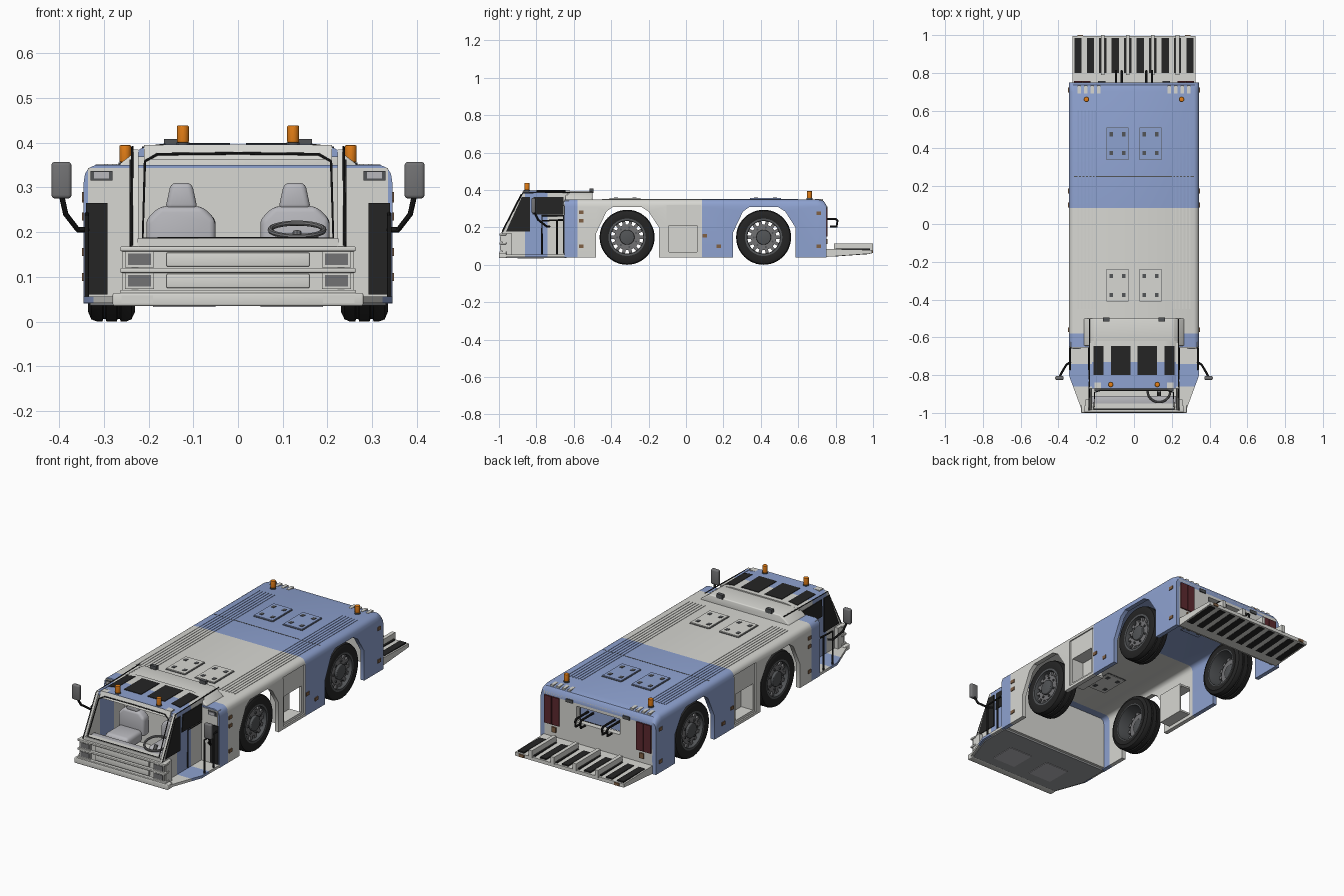
import bpy, bmesh, math

if "Cube" in bpy.data.objects:
    bpy.data.objects.remove(bpy.data.objects["Cube"])

def material(name, r, g, b):
    m = bpy.data.materials.new(name)
    m.diffuse_color = (r, g, b, 1)
    m.use_nodes = True
    m.node_tree.nodes["Principled BSDF"].inputs["Base Color"].default_value = m.diffuse_color
    return m
WHITE = material("body white", .68, .68, .645)
BLUE = material("body blue", .27, .36, .63)
BLACK = material("black", .018, .018, .018)
DARK = material("dark grey", .085, .09, .095)
GREY = material("mid grey", .17, .17, .175)
TRAY = material("tray grey", .33, .34, .35)
ORANGE = material("beacon orange", .78, .21, .008)
RED = material("tail red", .11, .022, .028)
SEAT = material("seat grey", .48, .48, .51)
BROWN = material("marker brown", .22, .12, .06)

def finish(name, bm, mat, bevel=0):
    bmesh.ops.recalc_face_normals(bm, faces=bm.faces)
    if bevel:
        bmesh.ops.bevel(bm, geom=bm.edges[:], offset=bevel, segments=3, profile=.5, affect='EDGES')
    me = bpy.data.meshes.new(name)
    bm.to_mesh(me); bm.free()
    me.materials.append(mat)
    ob = bpy.data.objects.new(name, me)
    bpy.context.collection.objects.link(ob)
    return ob

def prism(name, pts, axis, a, b, mat, bevel=0):
    put = {'x': lambda p, q, t: (t, p, q), 'y': lambda p, q, t: (p, t, q), 'z': lambda p, q, t: (p, q, t)}[axis]
    bm = bmesh.new()
    A = [bm.verts.new(put(p, q, a)) for p, q in pts]
    B = [bm.verts.new(put(p, q, b)) for p, q in pts]
    bm.faces.new(A); bm.faces.new(B)
    n = len(pts)
    for i in range(n):
        bm.faces.new((A[i], A[(i+1) % n], B[(i+1) % n], B[i]))
    return finish(name, bm, mat, bevel)

def box(name, x0, x1, y0, y1, z0, z1, mat, bevel=0):
    return prism(name, [(x0, y0), (x1, y0), (x1, y1), (x0, y1)], 'z', z0, z1, mat, bevel)

def sbox(s, name, x0, x1, *rest, **kw):   # box mirrored by side s
    return box(name, min(s*x0, s*x1), max(s*x0, s*x1), *rest, **kw)

def circle(cx, cy, r, n=24):
    return [(cx+r*math.cos(2*math.pi*i/n), cy+r*math.sin(2*math.pi*i/n)) for i in range(n)]

def lathe_x(name, prof, cy, cz, mat, n=48):
    bm = bmesh.new()
    rings = [[bm.verts.new((x, cy+r*math.cos(2*math.pi*i/n), cz+r*math.sin(2*math.pi*i/n))) for x, r in prof] for i in range(n)]
    m = len(prof)
    for i in range(n):
        for j in range(m):
            bm.faces.new((rings[i][j], rings[i][(j+1) % m], rings[(i+1) % n][(j+1) % m], rings[(i+1) % n][j]))
    return finish(name, bm, mat)

def tube(name, pts, r, mat):
    cu = bpy.data.curves.new(name, 'CURVE')
    cu.dimensions, cu.bevel_depth, cu.bevel_resolution, cu.use_fill_caps = '3D', r, 2, True
    sp = cu.splines.new('POLY')
    sp.points.add(len(pts)-1)
    for p, c in zip(sp.points, pts):
        p.co = (*c, 1)
    cu.materials.append(mat)
    ob = bpy.data.objects.new(name, cu)
    bpy.context.collection.objects.link(ob)
    return ob

def stripes(ob, cuts, mats):   # colour bands along y
    ob.data.materials.clear()
    for m in mats:
        ob.data.materials.append(m)
    bm = bmesh.new(); bm.from_mesh(ob.data)
    for c in cuts:
        bmesh.ops.bisect_plane(bm, geom=bm.verts[:]+bm.edges[:]+bm.faces[:], plane_co=(0, c, 0), plane_no=(0, 1, 0))
    for f in bm.faces:
        f.material_index = sum(f.calc_center_median().y > c for c in cuts)
    bm.to_mesh(ob.data); bm.free()

def cut(ob, cutter):
    md = ob.modifiers.new("cut", 'BOOLEAN')
    md.operation, md.solver, md.object = 'DIFFERENCE', 'EXACT', cutter
    bpy.context.view_layer.objects.active = ob
    bpy.ops.object.modifier_apply(modifier=md.name)
    bpy.data.objects.remove(cutter)

# Main body: hollow shell with rounded shoulders
half = [(.345, .04), (.345, .31), (.342, .33), (.334, .343), (.318, .35)]
inner = [(.322, .04), (.322, .3), (.319, .315), (.312, .325), (.3, .33)]
outer = half + [(-x, z) for x, z in reversed(half)]
inside = inner + [(-x, z) for x, z in reversed(inner)]
bm = bmesh.new()
loops, n = [], len(outer)
for y, drop in ((-.65, 0), (-.48, 0), (.70, 0), (.735, .008), (.75, .03)):
    loops.append([bm.verts.new((x, y, z - (drop if z > .1 else 0))) for x, z in outer + inside[::-1]])
for a, b in zip(loops, loops[1:]):
    for i in range(2*n):
        bm.faces.new((a[i], a[(i+1) % (2*n)], b[(i+1) % (2*n)], b[i]))
for l in (loops[0], loops[-1]):
    for i in range(n-1):
        bm.faces.new((l[i], l[i+1], l[2*n-2-i], l[2*n-1-i]))
body = finish("body_shell", bm, WHITE)
stripes(body, (-.58, .085), (BLUE, WHITE, BLUE))
arch = [(.25, -.1), (.25, .17), (.305, .285), (.34, .31), (.49, .31), (.53, .285), (.585, .2), (.585, -.1)]
for dy, m in ((0, BLUE), (-.73, WHITE)):
    cut(body, prism("arch_cutter", [(y+dy, z) for y, z in arch], 'x', -.5, .5, m))
cut(body, box("window_cutter", -.5, .5, -.09, .06, .068, .21, WHITE))
for s in (1, -1):
    cut(body, sbox(s, "recess_cutter", .337, .4, -.105, .08, .055, .32, WHITE))

for s in (1, -1):
    # pocket behind the side opening, open towards the rear
    for y0, y1, z0, z1 in ((-.1, .06, .058, .068), (-.1, .06, .21, .22), (-.1, -.09, .068, .21)):
        sbox(s, "side_pocket", .265, .335, y0, y1, z0, z1, WHITE)
    sbox(s, "pocket_back", .26, .267, -.1, .06, .058, .22, WHITE)
    # wheels
    for cy in (-.315, .415):
        tyre = [(.235, .1), (.23, .125), (.238, .142), (.25, .147), (.262, .147), (.264, .141), (.269, .141), (.271, .147),
                (.294, .147), (.296, .141), (.301, .141), (.303, .147), (.315, .147), (.328, .142), (.335, .125), (.33, .1)]
        lathe_x("tyre", [(s*x, r) for x, r in tyre], cy, .147, BLACK)
        lathe_x("rim_barrel", [(s*x, r) for x, r in ((.235, .1), (.33, .1), (.33, .089), (.32, .087), (.235, .094))], cy, .147, DARK)
        prism("rim_disc", circle(cy, .147, .068, 32), 'x', s*.295, s*.315, GREY)
        prism("hub", circle(cy, .147, .04, 24), 'x', s*.29, s*.328, DARK, .004)
        for k in range(14):
            t = 2*math.pi*k/14
            c, d = math.cos(t), math.sin(t)
            w = .0085
            prism("rim_spoke", [(cy+r*c-q*d, .147+r*d+q*c) for r, q in ((.06, -w), (.092, -w), (.092, w), (.06, w))], 'x', s*.3, s*.313, GREY)
            if k % 2:
                prism("wheel_nut", circle(cy+.053*c, .147+.053*d, .006, 6), 'x', s*.312, s*.321, DARK)
    # deck hatches, bolts and ribs
    for y0, m in ((.34, BLUE), (-.41, WHITE)):
        sbox(s, "hatch_seal", .029, .146, y0-.001, y0+.171, .327, .352, DARK)
        sbox(s, "hatch", .032, .143, y0+.002, y0+.168, .325, .357, m)
        for x in (.055, .12):
            for y in (.035, .135):
                sbox(s, "hatch_bolt", x-.009, x+.009, y0+y-.011, y0+y+.011, .322, .359, DARK)
    for k in range(6):
        r = sbox(s, "deck_rib", .2+.018*k, .208+.018*k, -.45, .6, .348, .352, WHITE)
        stripes(r, (.085,), (WHITE, BLUE))
    # rear louvres
    for k in range(4):
        sbox(s, "louvre", .178+.034*k, .196+.034*k, .69, .732, .342, .3515, WHITE)
    # beacons on cab and rear deck
    for x, y, z in ((.123, -.85, .394), (.252, .66, .35)):
        prism("beacon_base", circle(s*x, y, .015, 16), 'z', z, z+.006, DARK)
        prism("beacon", circle(s*x, y, .0135, 16), 'z', z+.006, z+.044, ORANGE, .003)
    # side markers
    for y, z in ((-.56, .1), (-.56, .235), (-.56, .28), (.1, .155), (.175, .1), (.71, .1), (.71, .275)):
        sbox(s, "side_marker", .34, .349, y-.013, y+.013, z-.009, z+.009, BROWN)
    # pod fronts
    sbox(s, "pod_slot", .292, .34, -.658, -.645, .06, .265, BLACK)
    sbox(s, "pod_lamp", .28, .33, -.658, -.645, .315, .337, DARK)
    sbox(s, "pod_lamp_glass", .288, .322, -.661, -.65, .32, .334, SEAT)
    # mirrors and arms
    sbox(s, "mirror", .372, .417, -.826, -.804, .275, .357, GREY, bevel=.008)
    tube("mirror_arm", [(s*x, y, z) for x, y, z in ((.335, -.73, .205), (.358, -.745, .205), (.385, -.79, .24), (.395, -.812, .285))], .006, BLACK)
    tube("grab_rail", [(s*.338, -.77, .05), (s*.338, -.77, .235), (s*.338, -.655, .24)], .005, BLACK)
    tube("grab_post", [(s*.338, -.69, .05), (s*.338, -.69, .24)], .005, BLACK)
    # cab sides with dark windows
    side = prism("cab_side", [(-.985, .05), (-.985, .17), (-.872, .385), (-.63, .385), (-.63, .05)], 'x', s*.222, s*.238, WHITE)
    stripes(side, (-.86, -.74), (WHITE, BLUE, WHITE))
    prism("quarter_window", [(-.962, .178), (-.878, .362), (-.835, .362), (-.835, .178)], 'x', s*.236, s*.242, BLACK)
    prism("door_window", [(-.822, .27), (-.815, .362), (-.655, .362), (-.655, .27)], 'x', s*.236, s*.242, BLACK)
    tube("door_edge", [(s*.239, -.77, .06), (s*.239, -.77, .262), (s*.239, -.65, .262)], .004, BLACK)
    tube("roof_gutter", [(s*.238, -.985, .17), (s*.236, -.872, .383), (s*.236, -.5, .39)], .0028, BLACK)
    tube("windscreen_seal", [(0, -.979, .186), (s*.213, -.979, .186), (s*.208, -.891, .358), (s*.18, -.882, .374), (0, -.882, .376)], .003, BLACK)
    sbox(s, "work_lamp", .13, .165, -.515, -.495, .385, .408, DARK)
    # roof windows
    prism("roof_window_outer", [(s*.162, .398), (s*.215, .391), (s*.215, .382), (s*.162, .387)], 'y', -.80, -.645, BLACK)
    sbox(s, "roof_window", .018, .122, -.80, -.645, .39, .399, BLACK)
    # seats
    sbox(s, "seat_base", .06, .2, -.86, -.72, .1, .165, SEAT, bevel=.02)
    prism("seat_back", [(s*x, z) for x, z in ((.05, .13), (.205, .13), (.205, .228), (.175, .258), (.08, .258), (.05, .228))], 'y', -.735, -.68, SEAT, .014)
    prism("headrest", [(s*x, z) for x, z in ((.09, .25), (.163, .25), (.15, .31), (.103, .31))], 'y', -.73, -.688, SEAT, .012)
    # headlights
    for z in (.073, .121):
        sbox(s, "headlight_frame", .188, .252, -.992, -.97, z, z+.036, WHITE)
        sbox(s, "headlight", .194, .246, -.9945, -.98, z+.005, z+.031, GREY)
    sbox(s, "fog_lamp", .19, .26, -1.0, -.99, .042, .058, WHITE)
    # tail lamps
    for k in range(2):
        sbox(s, "tail_lamp", .23+.046*k, .272+.046*k, .74, .757, .15, .3, RED)
    sbox(s, "rear_marker", .25, .275, .74, .757, .11, .138, BROWN)
    sbox(s, "rear_reflector", .15, .19, .74, .756, .295, .312, DARK)
    # tow hooks
    for x in (.065, .095):
        tube("tow_hook", [(s*x, .70, .245), (s*x, .80, .245), (s*x, .81, .235), (s*x, .805, .205), (s*x, .77, .205)], .006, BLACK)

box("deck_seam", -.318, .318, .249, .253, .345, .351, DARK)
# bulkhead, raised hump behind cab, roof
box("bulkhead", -.335, .335, -.653, -.625, .045, .343, WHITE)
prism("rear_hump", [(-.27, .335), (-.265, .352), (-.235, .375), (-.21, .39), (.21, .39), (.235, .375), (.265, .352), (.27, .335)], 'y', -.645, -.5, WHITE, .006)
roof = prism("cab_roof", [(-.235, .368), (-.235, .375), (-.215, .388), (-.16, .396), (.16, .396), (.215, .388), (.235, .375), (.235, .368)], 'y', -.872, -.62, BLUE)
stripes(roof, (-.73,), (BLUE, WHITE))
prism("windscreen_header", [(-.884, .362), (-.872, .394), (-.84, .394), (-.84, .368)], 'x', -.21, .21, WHITE)
# floor pan with flared steps
pan = [(-.275, -.99), (.275, -.99), (.345, -.8), (.345, -.64), (-.345, -.64), (-.345, -.8)]
floor = prism("floor_pan", pan, 'z', .042, .056, WHITE)
stripes(floor, (-.86, -.74), (WHITE, BLUE, WHITE))
prism("under_tray", [(x*.96, y) for x, y in pan], 'z', .036, .043, TRAY)
for s in (1, -1):
    sbox(s, "tray_panel", .05, .19, -.9, -.76, .033, .038, SEAT)
# front nose with ribs and bumper
box("nose", -.258, .258, -.982, -.93, .04, .168, WHITE)
for z in (.06, .109, .157):
    box("nose_rib", -.263, .263, -.997, -.96, z, z+.011, WHITE, .003)
for z in (.075, .123):
    box("nose_panel", -.16, .16, -.99, -.97, z, z+.031, WHITE, .003)
box("front_bumper", -.28, .28, -1, -.96, .035, .064, WHITE, .004)
box("windscreen_sill", -.225, .225, -.985, -.95, .165, .186, WHITE)
box("dashboard", -.222, .222, -.96, -.91, .09, .183, SEAT, .008)
bpy.ops.mesh.primitive_torus_add(location=(.132, -.885, .205), rotation=(.25, 0, 0), major_radius=.06, minor_radius=.006, major_segments=32, minor_segments=8)
wheel = bpy.context.object
wheel.name = "steering_wheel"
wheel.data.materials.append(GREY)
tube("steering_column", [(.132, -.885, .2), (.132, -.93, .12)], .01, GREY)

# rear wall around the tow opening
for x0, x1, z0, z1 in ((-.325, -.13, .06, .32), (.13, .325, .06, .32), (-.13, .13, .06, .2), (-.13, .13, .285, .32)):
    box("rear_wall", x0, x1, .72, .75, z0, z1, WHITE)
box("tow_recess", -.14, .14, .69, .7, .19, .295, BLUE)
# rear platform with slots and upright ribs
prism("rear_platform", [(.75, .042), (.75, .085), (.995, .079), (.995, .06)], 'x', -.325, .325, WHITE)
for k in range(10):
    x = -.297 + .066*k
    box("platform_slot", x-.019, x+.019, .80, .985, .078, .0865, BLACK)
    prism("platform_slot_under", [(.80, .0445), (.985, .0575), (.985, .064), (.80, .05)], 'x', x-.019, x+.019, BLACK)
for x in (-.198, -.066, .066, .198):
    box("platform_rib", x+.023, x+.043, .79, 1.0, .075, .115, WHITE)
for s in (1, -1):
    sbox(s, "platform_marker", .27, .30, .99, 1.0, .062, .077, BROWN)

# smooth shading with sharp edges kept
bpy.ops.object.select_all(action='DESELECT')
for ob in bpy.context.scene.objects:
    ob.select_set(True)
    bpy.context.view_layer.objects.active = ob
bpy.ops.object.convert(target='MESH')
bpy.ops.object.shade_smooth_by_angle(angle=math.radians(35))
